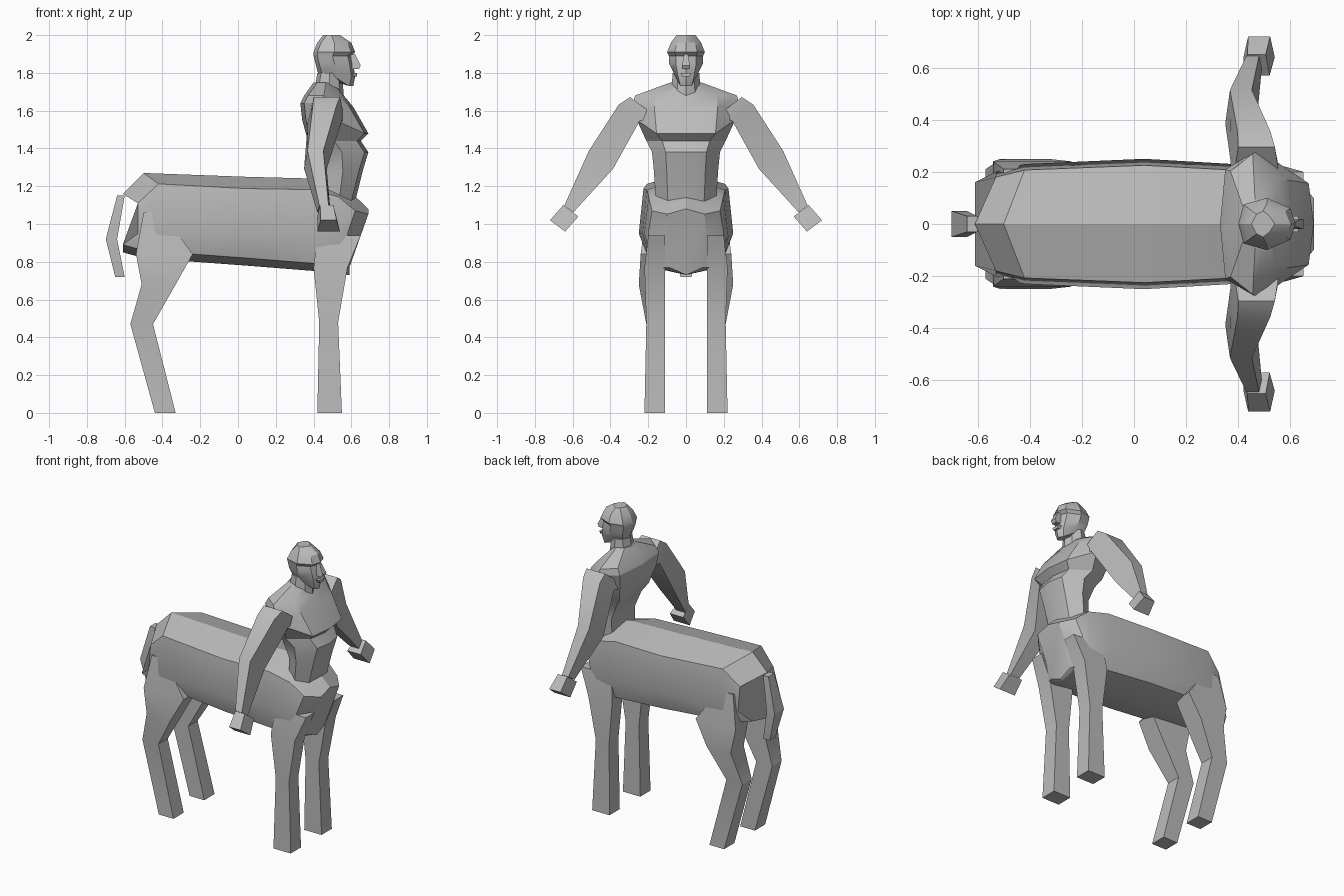
import bpy
import bmesh
import math

default_cube = bpy.data.objects.get("Cube")
if default_cube:
    bpy.data.objects.remove(default_cube, do_unlink=True)

# Single clay-grey material
grey = bpy.data.materials.new("plain grey")
grey.use_nodes = True
grey.diffuse_color = (.5, .5, .5, 1)
grey.node_tree.nodes["Principled BSDF"].inputs["Base Color"].default_value = grey.diffuse_color


def loft(name, rings, side=1):
    """Skin a list of equal-length rings and cap both ends; side=-1 mirrors across y."""
    bm = bmesh.new()
    loops = [[bm.verts.new((x, y * side, z)) for x, y, z in ring] for ring in rings]
    count = len(loops[0])
    for lower, upper in zip(loops, loops[1:]):
        for i in range(count):
            following = (i + 1) % count
            bm.faces.new((lower[i], lower[following], upper[following], upper[i]))
    bm.faces.new(loops[0])
    bm.faces.new(loops[-1])
    bmesh.ops.recalc_face_normals(bm, faces=bm.faces)
    mesh = bpy.data.meshes.new(name)
    bm.to_mesh(mesh)
    bm.free()
    mesh.materials.append(grey)
    part = bpy.data.objects.new(name, mesh)
    bpy.context.collection.objects.link(part)
    bpy.ops.object.select_all(action='DESELECT')
    part.select_set(True)
    bpy.context.view_layer.objects.active = part
    bpy.ops.object.shade_smooth_by_angle(angle=math.radians(28))


def symmetric(half):
    """Complete a half ring that starts and ends on the centre plane."""
    return half + [(x, -y, z) for x, y, z in reversed(half[1:-1])]


def barrel_section(x, lean, top, bottom, width, tuck=0):
    """Upright section of the animal body: low ridge, bulging flank, shallow keel."""
    flank = x + lean - tuck / 2
    return symmetric([
        (x, 0, top),
        (x + lean, width * .9, top - width / 4),
        (flank, width, .95),
        (x - tuck, width * .8, bottom + .04),
        (x - tuck, 0, bottom),
    ])


def level_section(z, front, back, width, rise=0):
    """Level section of the human parts; rise lifts its sides and rear."""
    return symmetric([
        (front, 0, z),
        (front - .02, width * .6, z),
        ((front + back) / 2, width, z + rise),
        (back + .02, width * .75, z + rise),
        (back, 0, z + rise),
    ])


def box_section(z, back, front, outer, inner=.11):
    """Level rectangle used for legs."""
    return [(back, inner, z), (front, inner, z), (front, outer, z), (back, outer, z)]


def centred_box(z, back, front, width):
    """Level rectangle straddling the centre plane."""
    return box_section(z, back, front, width, -width)


def arm_section(y, z, radius, back, front):
    """Slanted section across an arm, narrowed on its outer edge."""
    taper = (front - back) * .15
    across, up = radius * .8, radius * .6
    return [
        (back + taper, y + across, z + up),
        (front - taper, y + across, z + up),
        (front, y - across, z - up),
        (back, y - across, z - up),
    ]


# Animal body, from rump to breast
loft("animal_body", [
    barrel_section(-.61, .08, 1.16, .85, .2),
    barrel_section(-.5, .08, 1.27, .82, .23),
    barrel_section(.04, 0, 1.25, .78, .25),
    barrel_section(.42, -.04, 1.24, .75, .23),
    barrel_section(.55, -.02, 1.2, .73, .22),
    barrel_section(.65, -.03, 1.12, .73, .2, tuck=.08),
    barrel_section(.69, 0, 1.08, .73, .11, tuck=.1),
])

# Human torso, from waist over ribs and chest to the neck base
loft("torso", [
    level_section(1.12, .62, .45, .16),
    level_section(1.28, .66, .45, .17),
    level_section(1.38, .69, .41, .18),
    level_section(1.44, .65, .37, .21),
    level_section(1.48, .69, .34, .26, rise=.07),
    level_section(1.62, .61, .33, .28, rise=.02),
    level_section(1.68, .56, .35, .27),
    level_section(1.73, .53, .4, .08, rise=.02),
])

# Neck
loft("neck", [
    level_section(1.68, .56, .4, .08),
    level_section(1.8, .55, .42, .07),
])

# Head, from chin over mouth, cheeks, eyes and brow to the crown
loft("head", [
    level_section(1.73, .61, .44, .05, rise=.04),
    level_section(1.78, .62, .42, .07, rise=.03),
    level_section(1.85, .61, .41, .09),
    level_section(1.89, .6, .4, .09),
    level_section(1.91, .62, .4, .1),
    level_section(1.96, .6, .42, .08),
    level_section(2, .54, .45, .05),
])

# Nose and lips
loft("nose", [
    centred_box(1.82, .6, .64, .02),
    centred_box(1.84, .6, .65, .02),
    centred_box(1.9, .59, .62, .01),
])
loft("lips", [
    centred_box(1.78, .6, .63, .02),
    centred_box(1.8, .6, .63, .03),
])

# Paired limbs, legs from the foot upwards and arms from the shoulder outwards
for label, side in (("left", 1), ("right", -1)):
    loft(label + "_front_leg", [
        box_section(0, .42, .55, .22),
        box_section(.48, .43, .53, .21),
        box_section(.77, .4, .58, .22),
        box_section(.94, .42, .65, .2),
    ], side)
    loft(label + "_hind_leg", [
        box_section(0, -.44, -.33, .22),
        box_section(.47, -.57, -.45, .21),
        box_section(.68, -.51, -.33, .25),
        box_section(.84, -.54, -.24, .24),
        box_section(1.06, -.5, -.4, .21),
    ], side)
    loft(label + "_arm", [
        arm_section(.2, 1.6, .12, .37, .57),
        arm_section(.3, 1.59, .07, .37, .55),
        arm_section(.45, 1.34, .08, .35, .47),
        arm_section(.62, 1.08, .03, .42, .49),
    ], side)
    loft(label + "_hand", [
        arm_section(.61, 1.07, .05, .42, .52),
        arm_section(.68, .99, .05, .42, .54),
    ], side)

# Hanging tail
loft("tail", [
    centred_box(1.15, -.64, -.6, .03),
    centred_box(.92, -.7, -.64, .05),
    centred_box(.72, -.65, -.6, .03),
])
